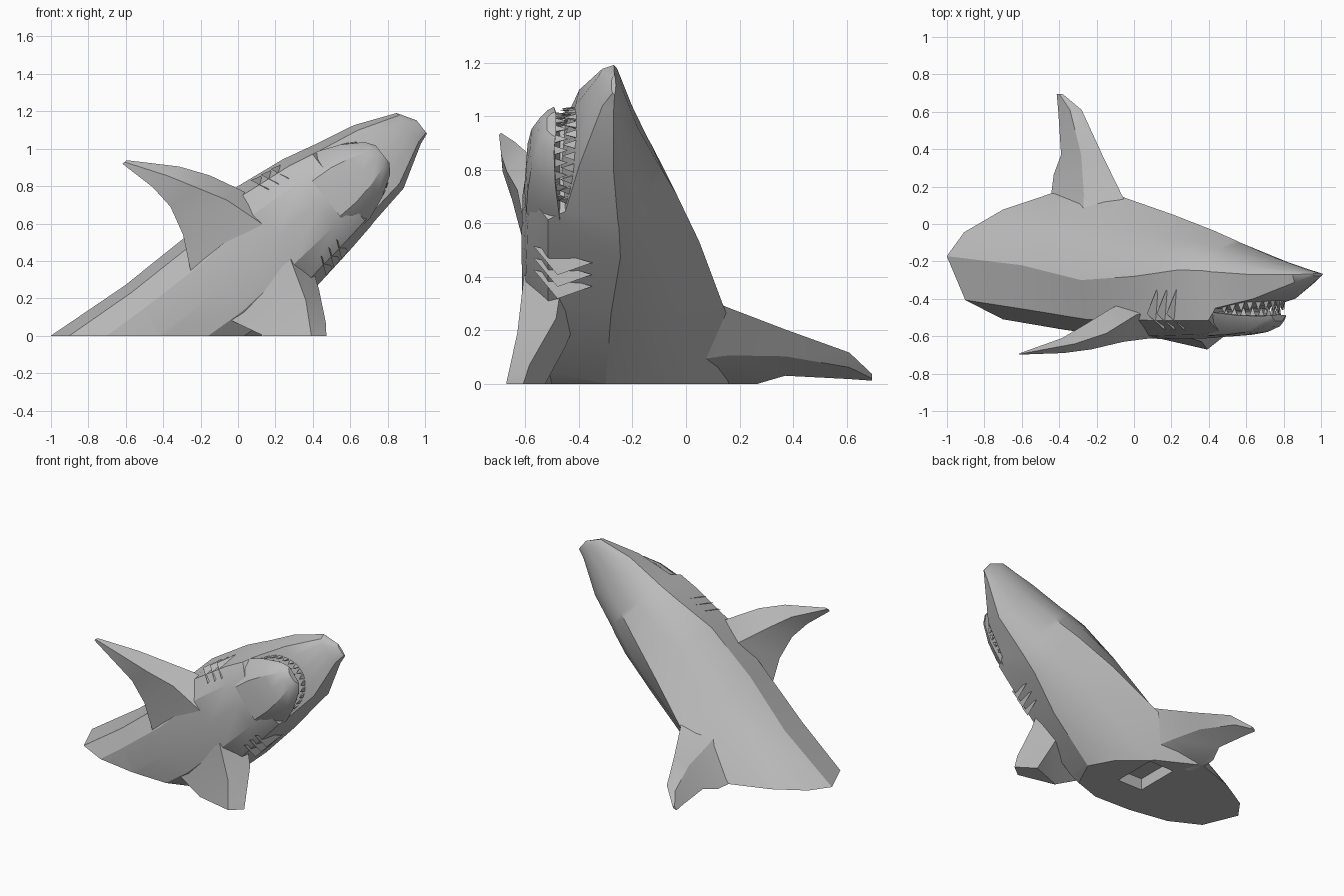
import bpy, bmesh, math
from mathutils import Vector

cube = bpy.data.objects.get("Cube")
if cube:
    bpy.data.objects.remove(cube)

grey = bpy.data.materials.new("plain grey")
grey.use_nodes = True
grey.diffuse_color = (0.5, 0.5, 0.5, 1)
grey.node_tree.nodes["Principled BSDF"].inputs["Base Color"].default_value = (0.5, 0.5, 0.5, 1)

# Shark frame: s runs from the nose to the tail, w sideways, y stays y
NOSE = Vector((0.97, 0, 1.1))
TAILWARD = Vector((-0.786, 0, -0.618))
SIDEWAYS = Vector((-0.618, 0, 0.786))
HEAD_SHIFT = 0.02  # the head sits slightly to one side


def place(s, w, y):
    return NOSE + TAILWARD * s + SIDEWAYS * w + Vector((0, y, 0))


def finish(name, bm, cut=True, angle=30):
    """Clean the mesh, slice it at the ground and make it an object."""
    bmesh.ops.recalc_face_normals(bm, faces=bm.faces)
    if cut:
        bmesh.ops.bisect_plane(bm, geom=bm.verts[:] + bm.edges[:] + bm.faces[:],
                               plane_co=(0, 0, 0), plane_no=(0, 0, -1), clear_outer=True)
        rim = [e for e in bm.edges if e.is_boundary]
        if rim:
            bmesh.ops.holes_fill(bm, edges=rim)
        bmesh.ops.recalc_face_normals(bm, faces=bm.faces)
    mesh = bpy.data.meshes.new(name)
    bm.to_mesh(mesh)
    bm.free()
    mesh.materials.append(grey)
    ob = bpy.data.objects.new(name, mesh)
    bpy.context.collection.objects.link(ob)
    bpy.ops.object.select_all(action='DESELECT')
    bpy.context.view_layer.objects.active = ob
    ob.select_set(True)
    bpy.ops.object.shade_smooth_by_angle(angle=math.radians(angle))
    return ob


def loft(name, rings):
    bm = bmesh.new()
    loops = [[bm.verts.new(place(*p)) for p in ring] for ring in rings]
    for a, b in zip(loops, loops[1:]):
        for i in range(len(a)):
            j = (i + 1) % len(a)
            bm.faces.new((a[i], a[j], b[j], b[i]))
    bm.faces.new(loops[0])
    bm.faces.new(loops[-1])
    return finish(name, bm)


def body_ring(s, shift, half, back, side, belly, ridge, fullness):
    """Twelve-sided section; ridge and fullness round the back and belly."""
    def up(t):
        return side + (back - side) * t

    def down(t):
        return side + (belly - side) * t
    edge = [(0.5, up(ridge)), (0.85, up(ridge * 0.52)), (1, side),
            (0.84, down(fullness)), (0.5, down(0.95))]
    right = [(s, shift + half * f, y) for f, y in edge]
    left = [(s, shift - half * f, y) for f, y in reversed(edge)]
    return [(s, shift, back)] + right + [(s, shift, belly)] + left


# Body with snout; the belly drops behind the mouth
body = loft("body", [body_ring(*r) for r in (
    (-0.02, 0.005, 0.045, -0.262, -0.267, -0.278, 0.8, 0.7),
    (0.04, 0.042, 0.105, -0.24, -0.27, -0.33, 0.8, 0.7),
    (0.26, 0.022, 0.215, -0.18, -0.27, -0.42, 0.75, 0.86),
    (0.49, 0.025, 0.26, -0.1, -0.255, -0.465, 0.72, 0.93),
    (0.53, 0.025, 0.27, -0.085, -0.25, -0.59, 0.72, 0.78),
    (0.67, 0.028, 0.3, -0.035, -0.245, -0.61, 0.72, 0.74),
    (0.95, 0.023, 0.341, 0.05, -0.28, -0.615, 0.68, 0.7),
    (1.34, -0.01, 0.334, 0.15, -0.3, -0.61, 0.64, 0.68),
    (1.75, 0, 0.32, 0.17, -0.22, -0.56, 0.74, 0.7),
    (2.25, 0, 0.355, 0.14, -0.17, -0.49, 0.82, 0.7),
    (2.45, 0, 0.35, 0.12, -0.17, -0.47, 0.82, 0.7))])

# Lower jaw, running back into the throat
loft("lower_jaw", [body_ring(s, HEAD_SHIFT, half, top, top - 0.003, low, 0.9, 0.45)
                   for s, half, top, low in (
    (0.235, 0.06, -0.485, -0.52),
    (0.27, 0.11, -0.49, -0.55),
    (0.38, 0.18, -0.485, -0.582),
    (0.5, 0.228, -0.47, -0.598),
    (0.62, 0.24, -0.46, -0.604))])

# Dorsal fin: height, leading edge, trailing edge, half thickness
loft("dorsal_fin", [[(a, 0, y), (a + (b - a) * 0.4, t, y), (b, 0, y), (a + (b - a) * 0.4, -t, y)]
                    for y, a, b, t in (
    (0.06, 1.25, 1.88, 0.1),
    (0.16, 1.32, 1.83, 0.065),
    (0.37, 1.45, 1.73, 0.04),
    (0.61, 1.59, 1.75, 0.02),
    (0.695, 1.72, 1.76, 0.008))])

# Pectoral fins: span, then (s, y) of upper ridge, leading edge, keel, trailing edge
PECTORAL = (
    (0.12, (1.05, -0.36), (0.86, -0.45), (0.97, -0.605), (1.45, -0.57)),
    (0.34, (1.12, -0.45), (0.95, -0.485), (1.04, -0.63), (1.34, -0.61)),
    (0.5, (1.17, -0.535), (1.03, -0.585), (1.13, -0.67), (1.3, -0.65)),
    (0.64, (1.22, -0.61), (1.13, -0.64), (1.21, -0.69), (1.31, -0.685)),
    (0.84, (1.34, -0.688), (1.33, -0.692), (1.345, -0.698), (1.36, -0.696)))
for sign, label in ((1, "right"), (-1, "left")):
    loft(label + "_pectoral_fin",
         [[(s, sign * w, y) for s, y in points] for w, *points in PECTORAL])

    # Gill flaps: raised slivers along the throat
    bm = bmesh.new()
    for k in range(3):
        s, out = 0.7 + 0.06 * k, 0.009 * k
        pts = [(s, 0.293 + out, -0.35), (s + 0.03, 0.28 + out, -0.47),
               (s + 0.01, 0.205 + out, -0.57), (s + 0.055, 0.308 + out, -0.48)]
        a, b, c, d = [bm.verts.new(place(p, HEAD_SHIFT + sign * q, y)) for p, q, y in pts]
        for f in ((a, b, c), (a, b, d), (b, c, d), (a, c, d)):
            bm.faces.new(f)
    finish(label + "_gill_flaps", bm, cut=False, angle=10)


# Flat triangular teeth follow a U-shaped lip curve
def teeth(name, count, front, length, width, lip, corner, tooth):
    bm = bmesh.new()
    for i in range(count):
        ang = math.pi * (i + 0.5) / count - math.pi / 2
        s = front + length * (1 - math.cos(ang))
        w = HEAD_SHIFT + width * math.sin(ang)
        y = lip + (corner - lip) * (1 - math.cos(ang))
        size = 0.5 + 0.5 * math.cos(ang)
        along = Vector((length * math.sin(ang), width * math.cos(ang))).normalized()
        across = Vector((-along.y, along.x))
        base = []
        for t, r in ((1, 1), (-1, 1), (-1, -1), (1, -1)):
            p = along * 0.02 * t + across * 0.006 * r
            base.append(bm.verts.new(place(s + p.x, w + p.y, y - tooth * 0.3)))
        tip = bm.verts.new(place(s, w, y + tooth * size))
        bm.faces.new(base)
        for j in range(4):
            bm.faces.new((base[j], base[j - 1], tip))
    finish(name, bm, cut=False, angle=10)


teeth("upper_teeth", 15, 0.24, 0.24, 0.19, -0.41, -0.455, -0.05)
teeth("lower_teeth", 13, 0.265, 0.22, 0.175, -0.49, -0.47, 0.05)

# Square socket in the flat underside
bpy.ops.mesh.primitive_cube_add(size=1, location=(-0.23, -0.16, 0))
cutter = bpy.context.object
cutter.name = "socket_cutter"
cutter.scale = (0.19, 0.31, 0.16)
cutter.hide_render = True
socket = body.modifiers.new("socket", 'BOOLEAN')
socket.operation = 'DIFFERENCE'
socket.object = cutter
bpy.context.view_layer.objects.active = body
bpy.ops.object.modifier_apply(modifier=socket.name)
bpy.data.objects.remove(cutter)
